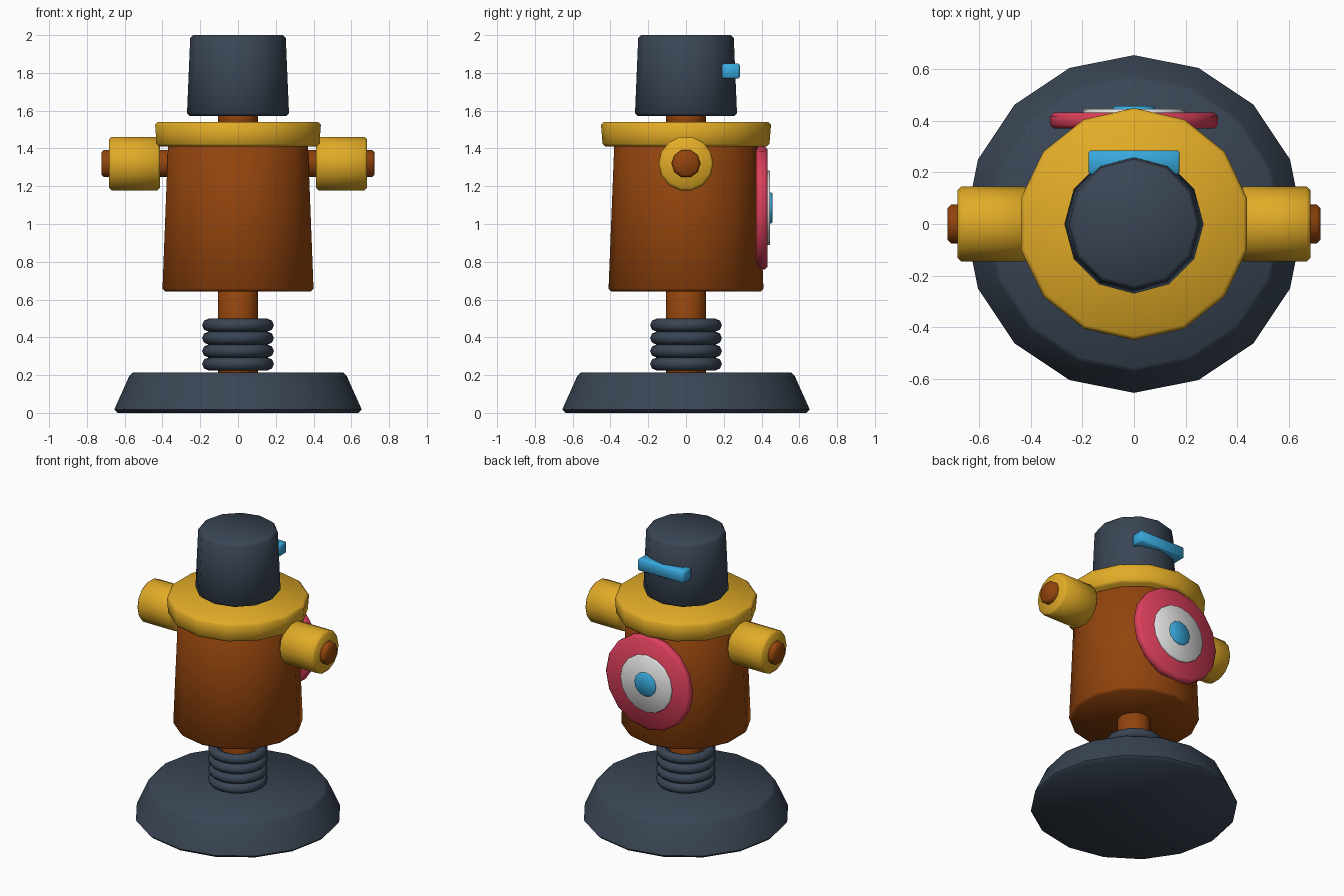
import bpy, bmesh
from math import sin, cos, pi, radians
from mathutils import Matrix

cube = bpy.data.objects.get("Cube")
if cube:
    bpy.data.objects.remove(cube, do_unlink=True)


def material(name, rgb):
    m = bpy.data.materials.new(name)
    m.use_nodes = True
    m.diffuse_color = (*rgb, 1)
    m.node_tree.nodes["Principled BSDF"].inputs["Base Color"].default_value = (*rgb, 1)
    return m


SLATE = material("slate", (0.042, 0.06, 0.09))
YELLOW = material("yellow", (0.76, 0.41, 0.02))
BROWN = material("brown", (0.29, 0.058, 0.004))
RED = material("red", (0.72, 0.05, 0.105))
WHITE = material("white", (0.78, 0.78, 0.78))
BLUE = material("blue", (0.04, 0.4, 0.73))

# Directions a lathed part can point along
UP = Matrix.Identity(4)
BACK = Matrix.Rotation(radians(-90), 4, 'X')
SIDE = Matrix.Rotation(radians(90), 4, 'Y')


def finish(obj, mat):
    obj.data.materials.append(mat)
    bpy.ops.object.select_all(action='DESELECT')
    obj.select_set(True)
    bpy.context.view_layer.objects.active = obj
    bpy.ops.object.shade_smooth_by_angle(angle=radians(65))
    return obj


def add_mesh(name, bm, mat):
    bmesh.ops.recalc_face_normals(bm, faces=bm.faces)
    mesh = bpy.data.meshes.new(name)
    bm.to_mesh(mesh)
    bm.free()
    obj = bpy.data.objects.new(name, mesh)
    bpy.context.collection.objects.link(obj)
    return finish(obj, mat)


def drum(name, mat, sides, r0, r1, z0, z1, bevel=0.012, axis=UP, z=0.0):
    """Tapered many-sided drum with chamfered rims, laid along an axis."""
    profile = [(r0 - bevel, z0), (r0, z0 + bevel), (r1, z1 - bevel), (r1 - bevel, z1)]
    bm = bmesh.new()
    place = Matrix.Translation((0, 0, z)) @ axis
    rings = [[bm.verts.new((r * sin(2 * pi * i / sides), r * cos(2 * pi * i / sides), h))
              for i in range(sides)] for r, h in profile]
    for low, high in zip(rings, rings[1:]):
        for i in range(sides):
            j = (i + 1) % sides
            bm.faces.new((low[i], low[j], high[j], high[i]))
    bm.faces.new(rings[0])
    bm.faces.new(rings[-1])
    bm.transform(place)
    return add_mesh(name, bm, mat)


# Base, post and spring
drum("base", SLATE, 16, 0.655, 0.575, 0, 0.215, 0.018)
drum("post", BROWN, 12, 0.107, 0.107, 0.2, 0.68)
for i in range(4):
    bpy.ops.mesh.primitive_torus_add(
        major_radius=0.156, minor_radius=0.034, major_segments=16,
        minor_segments=8, location=(0, 0, 0.259 + 0.0685 * i),
        rotation=(0, 0, radians(90)))
    ring = bpy.context.object
    ring.name = f"spring_ring_{i + 1}"
    finish(ring, SLATE)

# Body, collar, neck and head
drum("body", BROWN, 14, 0.41, 0.38, 0.643, 1.43, 0.015)
drum("collar", YELLOW, 14, 0.442, 0.45, 1.41, 1.54, 0.015)
drum("neck", BROWN, 12, 0.107, 0.107, 1.5, 1.62)
drum("head", SLATE, 12, 0.27, 0.253, 1.572, 2.0, 0.015)

# Arm bar through the body, with a cuff at each end
drum("arm_bar", BROWN, 10, 0.076, 0.076, -0.723, 0.723, 0.014, SIDE, 1.32)
for side, start, end in (("left", 0.412, 0.684), ("right", -0.684, -0.412)):
    drum(f"{side}_cuff", YELLOW, 14, 0.145, 0.145, start, end, 0.014, SIDE, 1.32)

# Target on the back
drum("target_outer", RED, 16, 0.325, 0.325, 0.37, 0.432, 0.014, BACK, 1.085)
drum("target_middle", WHITE, 16, 0.197, 0.197, 0.39, 0.446, 0.004, BACK, 1.085)
drum("target_centre", BLUE, 12, 0.082, 0.082, 0.4, 0.457, 0.005, BACK, 1.085)

# Visor bar on the back of the head
bm = bmesh.new()
bmesh.ops.create_cube(bm, size=1)
bm.transform(Matrix.Translation((0, 0.238, 1.81)) @ Matrix.Diagonal((0.354, 0.094, 0.08, 1)))
bmesh.ops.bevel(bm, geom=bm.edges[:], offset=0.008, segments=1, affect='EDGES')
add_mesh("visor_bar", bm, BLUE)
